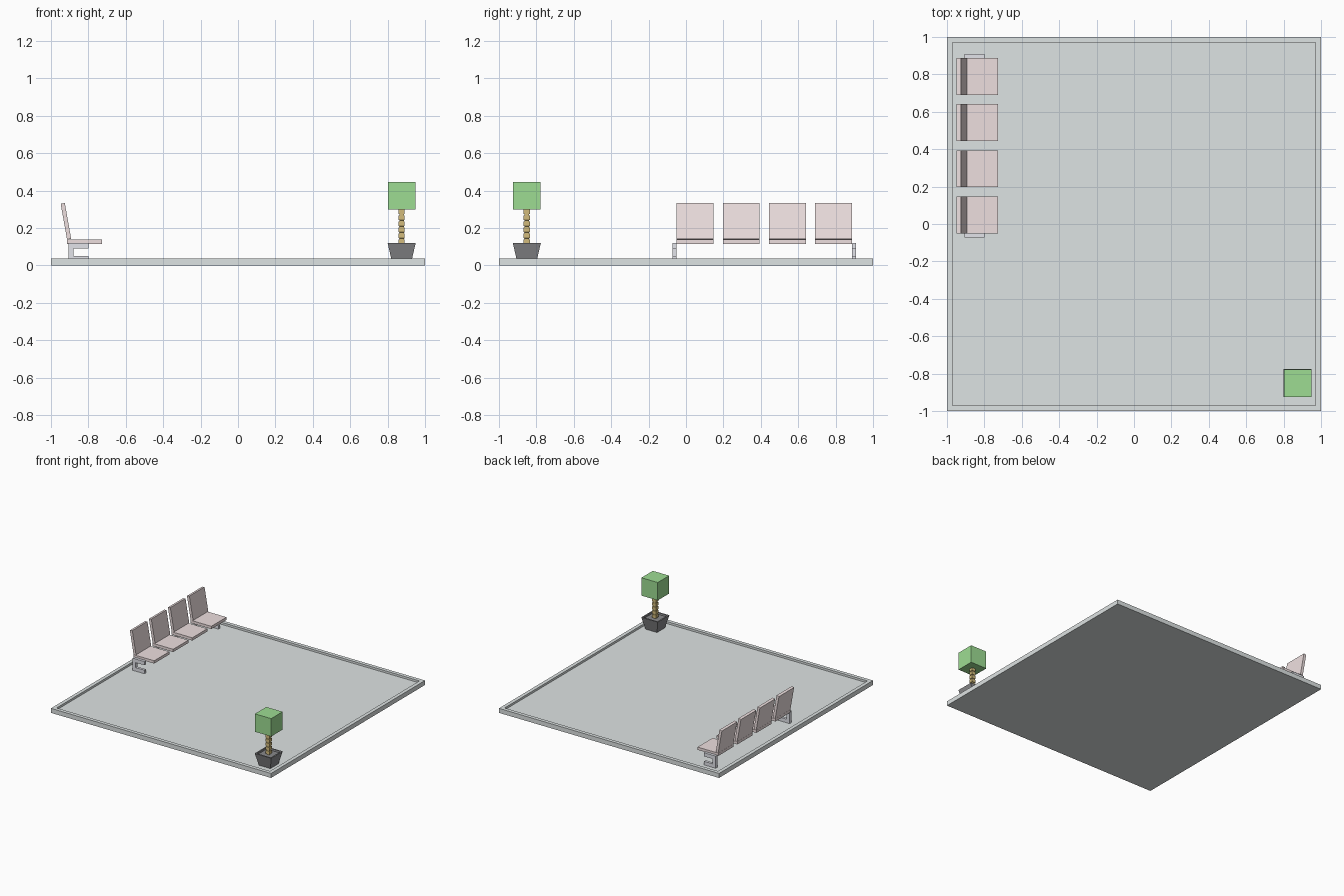
import bpy, bmesh
from math import radians
from mathutils import Vector

if "Cube" in bpy.data.objects:
    bpy.data.objects.remove(bpy.data.objects["Cube"])

FLOOR = 0.02


def material(name, rgb):
    m = bpy.data.materials.new(name)
    m.diffuse_color = (*rgb, 1)
    m.use_nodes = True
    m.node_tree.nodes["Principled BSDF"].inputs["Base Color"].default_value = m.diffuse_color
    return m


def finish(name, bm, mat):
    bmesh.ops.recalc_face_normals(bm, faces=bm.faces[:])
    me = bpy.data.meshes.new(name)
    bm.to_mesh(me)
    bm.free()
    ob = bpy.data.objects.new(name, me)
    bpy.context.collection.objects.link(ob)
    if mat:
        me.materials.append(mat)
    return ob


def square_stack(name, cx, cy, levels, mat):
    """Loft square sections given as (half width, z), capped at both ends."""
    bm = bmesh.new()
    rings = [[bm.verts.new((cx + sx * h, cy + sy * h, z))
              for sx, sy in ((-1, -1), (1, -1), (1, 1), (-1, 1))] for h, z in levels]
    for a, b in zip(rings, rings[1:]):
        for i in range(4):
            j = (i + 1) % 4
            bm.faces.new((a[i], a[j], b[j], b[i]))
    bm.faces.new(rings[0])
    bm.faces.new(rings[-1])
    return finish(name, bm, mat)


def extrude_xz(name, profile, y0, y1, mat):
    """Extrude a side profile (x, z) along y."""
    bm = bmesh.new()
    face = bm.faces.new([bm.verts.new((x, y0, z)) for x, z in profile])
    new = bmesh.ops.extrude_face_region(bm, geom=[face])["geom"]
    bmesh.ops.translate(bm, vec=Vector((0, y1 - y0, 0)),
                        verts=[v for v in new if isinstance(v, bmesh.types.BMVert)])
    return finish(name, bm, mat)


pink = material("seat_pink", (0.85, 0.74, 0.74))
steel = material("pale_steel", (0.76, 0.77, 0.82))
dark = material("pot_dark", (0.25, 0.25, 0.26))
bark = material("bark", (0.65, 0.5, 0.2))
leaf = material("leaf_green", (0.34, 0.72, 0.29))
tile = material("floor_grey", (0.73, 0.77, 0.77))

# Floor tray with a raised rim
square_stack("floor_tray", 0, 0,
             [(1, 0), (1, 0.037), (0.97, 0.037), (0.97, FLOOR)], tile)

# Row of four seats with tilted backs
for i in range(4):
    y0 = -0.05 + i * 0.247
    y1 = y0 + 0.197
    extrude_xz(f"seat_{i + 1}", [(-0.915, 0.115), (-0.727, 0.115),
                                 (-0.727, 0.138), (-0.915, 0.138)], y0, y1, pink)
    extrude_xz(f"seat_back_{i + 1}", [(-0.914, 0.138), (-0.892, 0.142),
                                      (-0.926, 0.333), (-0.948, 0.329)], y0, y1, pink)

# C-shaped legs at both ends of the row
c_shape = [(-0.907, FLOOR), (-0.80, FLOOR), (-0.80, 0.049), (-0.88, 0.049),
           (-0.88, 0.09), (-0.80, 0.09), (-0.80, 0.12), (-0.907, 0.12)]
for side, y0 in (("front", -0.072), ("back", 0.888)):
    extrude_xz(f"bench_leg_{side}", c_shape, y0, y0 + 0.022, steel)

# Potted tree: open pot, ringed trunk, cube crown
px, py = 0.875, -0.851
square_stack("pot", px, py, [(0.052, FLOOR), (0.075, 0.12), (0.064, 0.12), (0.062, 0.107)], dark)
rings, low, step = 6, 0.105, 0.0325
levels = []
for i in range(rings):
    z = low + i * step
    levels += [(0.012, z), (0.012, z + 0.006), (0.0165, z + 0.008), (0.0165, z + step)]
square_stack("trunk", px, py, levels, bark)
square_stack("tree_crown", px, py, [(0.074, 0.298), (0.074, 0.445)], leaf)
